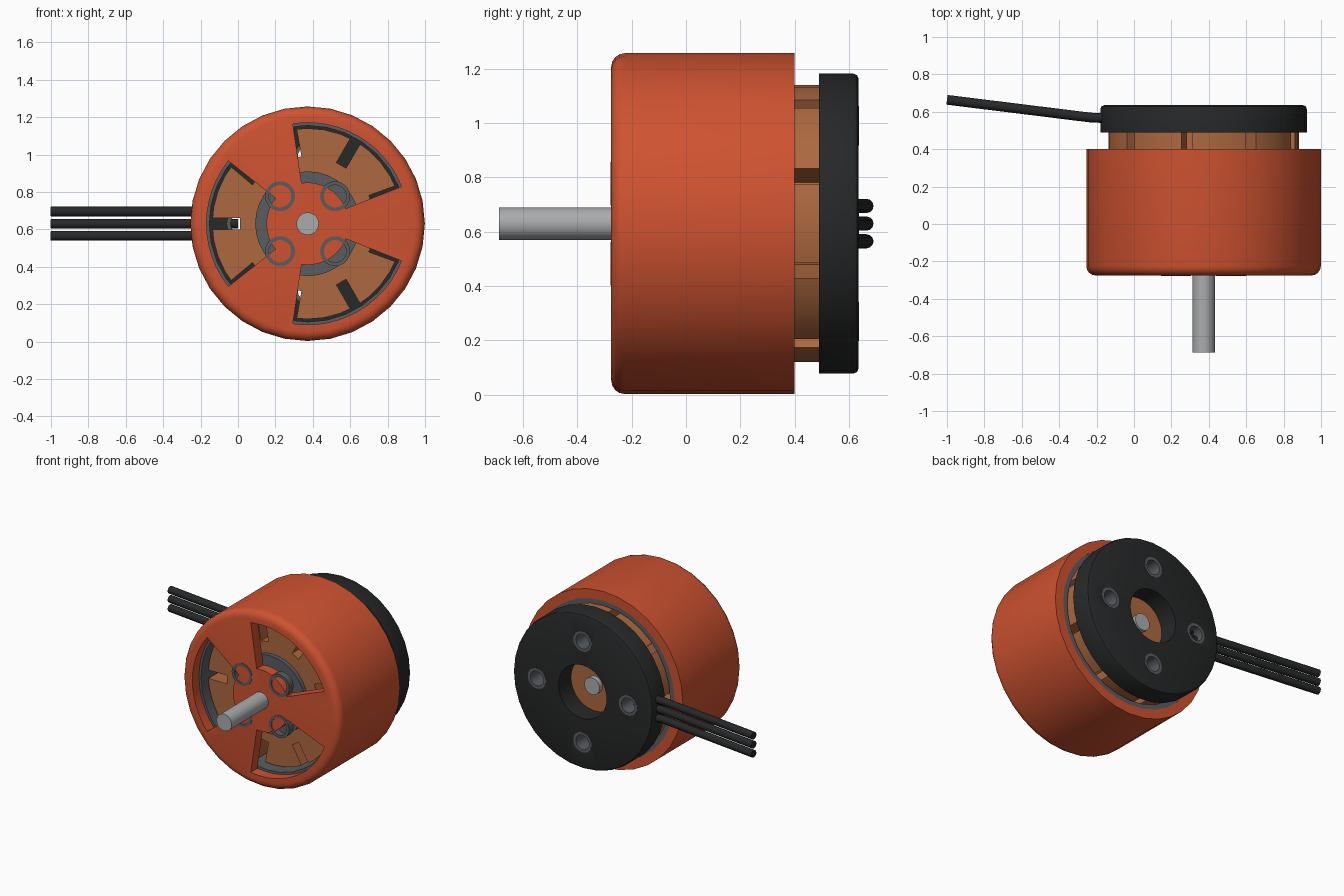
import bpy, bmesh
from math import sin, cos, radians, pi, tau
from mathutils import Vector

if "Cube" in bpy.data.objects:
    bpy.data.objects.remove(bpy.data.objects["Cube"])

CX, CZ = 0.372, 0.63          # motor axis, running along y


def material(name, rgb):
    m = bpy.data.materials.new(name)
    m.diffuse_color = (*rgb, 1)
    m.use_nodes = True
    m.node_tree.nodes["Principled BSDF"].inputs["Base Color"].default_value = m.diffuse_color
    return m


ORANGE = material("orange_paint", (0.62, 0.085, 0.03))
COPPER = material("copper", (0.42, 0.14, 0.05))
BLACK = material("black", (0.02, 0.021, 0.022))
STEEL = material("dark_steel", (0.10, 0.11, 0.12))
SILVER = material("silver", (0.40, 0.41, 0.42))


def finish(name, bm, mat, angle=35):
    bmesh.ops.remove_doubles(bm, verts=bm.verts, dist=1e-5)
    bmesh.ops.recalc_face_normals(bm, faces=bm.faces)
    me = bpy.data.meshes.new(name)
    bm.to_mesh(me)
    bm.free()
    me.shade_smooth()
    me.set_sharp_from_angle(angle=radians(angle))
    ob = bpy.data.objects.new(name, me)
    bpy.context.collection.objects.link(ob)
    if mat:
        me.materials.append(mat)
    return ob


def lathe(name, profile, mat, n=32, at=(0, 0)):
    """Turn a closed (radius, y) profile around the y axis."""
    bm = bmesh.new()
    rings = []
    for i in range(n):
        a = tau * i / n
        rings.append([bm.verts.new((CX + at[0] + r * cos(a), y, CZ + at[1] + r * sin(a)))
                      for r, y in profile])
    k = len(profile)
    for i in range(n):
        p, q = rings[i], rings[(i + 1) % n]
        for j in range(k):
            if profile[j][0] or profile[(j + 1) % k][0]:
                bm.faces.new((p[j], p[(j + 1) % k], q[(j + 1) % k], q[j]))
    bmesh.ops.remove_doubles(bm, verts=bm.verts, dist=1e-5)
    bmesh.ops.dissolve_degenerate(bm, edges=bm.edges, dist=1e-5)
    return finish(name, bm, mat)


def tube(name, r0, r1, y0, y1, mat, n=32, at=(0, 0)):
    return lathe(name, [(r0, y0), (r1, y0), (r1, y1), (r0, y1)], mat, n, at)


def prism(name, outline, y0, y1, mat=None):
    """Extrude an outline of (x, z) offsets from the axis along y."""
    bm = bmesh.new()
    f = bm.faces.new([bm.verts.new((CX + x, y0, CZ + z)) for x, z in outline])
    ext = bmesh.ops.extrude_face_region(bm, geom=[f])
    moved = [v for v in ext["geom"] if isinstance(v, bmesh.types.BMVert)]
    bmesh.ops.translate(bm, verts=moved, vec=(0, y1 - y0, 0))
    return finish(name, bm, mat)


def polar(r, deg):
    return r * cos(radians(deg)), r * sin(radians(deg))


def cut(ob, cutters):
    for c in cutters:
        mod = ob.modifiers.new("cut", 'BOOLEAN')
        mod.object, mod.operation, mod.solver = c, 'DIFFERENCE', 'EXACT'
    dg = bpy.context.evaluated_depsgraph_get()
    me = bpy.data.meshes.new_from_object(ob.evaluated_get(dg))
    ob.modifiers.clear()
    ob.data = me
    me.shade_smooth()
    me.set_sharp_from_angle(angle=radians(35))
    for c in cutters:
        bpy.data.objects.remove(c)


# Rotating bell: cup with rounded front rim and three windows
rim = [(0.577 + 0.05 * sin(t * pi / 8), -0.225 - 0.05 * cos(t * pi / 8)) for t in range(5)]
bell = lathe("bell", [(0, -0.275)] + rim +
             [(0.627, 0.40), (0.56, 0.40), (0.56, -0.20), (0, -0.20)], ORANGE)
windows = []
for mid in (60, 180, 300):
    steps = [mid + 38.4 * (i / 6 - 1) for i in range(13)]
    outline = [polar(0.54, a) for a in steps] + [polar(0.22, a) for a in reversed(steps)]
    windows.append(prism("window_cutter", outline, -0.4, -0.15))
cut(bell, windows)

# Magnet ring lining the bell
tube("magnet_ring", 0.525, 0.562, -0.199, 0.398, STEEL)

# Rings around the four screw positions on the bell face
for i, (sx, sz) in enumerate([(-1, 1), (1, 1), (1, -1), (-1, -1)]):
    tube(f"screw_ring_{i + 1}", 0.06, 0.08, -0.278, -0.23, STEEL, 24, (sx * 0.147, sz * 0.147))

# Stator with nine slots
outline = []
for i in range(9):
    a = 20 + 40 * i
    ux, uz = polar(1, a)
    for r, s in ((0.508, -0.03), (0.36, -0.03), (0.36, 0.03), (0.508, 0.03)):
        outline.append((r * ux - s * uz, r * uz + s * ux))
    outline += [polar(0.51, a + d) for d in (10, 20, 30)]
prism("stator", outline, -0.14, 0.495, COPPER)
tube("bearing_collar", 0.07, 0.28, -0.17, -0.10, STEEL)

# Shaft
lathe("shaft", [(0, -0.688), (0.06, -0.688), (0.06, 0.53), (0, 0.53)], SILVER)

# Mounting base with centre opening and four bolt holes
base = lathe("base", [(0.19, 0.49), (0.552, 0.49), (0.552, 0.615), (0.546, 0.629),
                      (0.532, 0.635), (0.19, 0.635)], BLACK)
spots = [polar(0.36, a) for a in (0, 90, 180, 270)]
cut(base, [lathe("hole_cutter", [(0, 0.4), (0.07, 0.4), (0.07, 0.7), (0, 0.7)], None, 24, p)
           for p in spots])
for i, p in enumerate(spots):
    tube(f"bolt_sleeve_{i + 1}", 0.052, 0.072, 0.492, 0.637, STEEL, 24, p)


# Three power wires leaving the base
def wire(name, z):
    path = [Vector(p) for p in ((0.0, 0.567), (-0.18, 0.567), (-0.23, 0.569),
                                (-0.28, 0.575), (-1.0, 0.664))]
    bm = bmesh.new()
    rings = []
    for i, p in enumerate(path):
        d = (path[min(i + 1, 4)] - path[max(i - 1, 0)]).normalized()
        side = Vector((-d.y, d.x))
        ring = []
        for k in range(12):
            q = p + side * 0.026 * cos(tau * k / 12)
            ring.append(bm.verts.new((q.x, q.y, z + 0.026 * sin(tau * k / 12))))
        rings.append(ring)
    for p, q in zip(rings, rings[1:]):
        for k in range(12):
            bm.faces.new((p[k], p[(k + 1) % 12], q[(k + 1) % 12], q[k]))
    bm.faces.new(rings[0])
    bm.faces.new(rings[-1])
    finish(name, bm, BLACK)


for i in range(3):
    wire(f"wire_{i + 1}", CZ + 0.065 * (i - 1))
